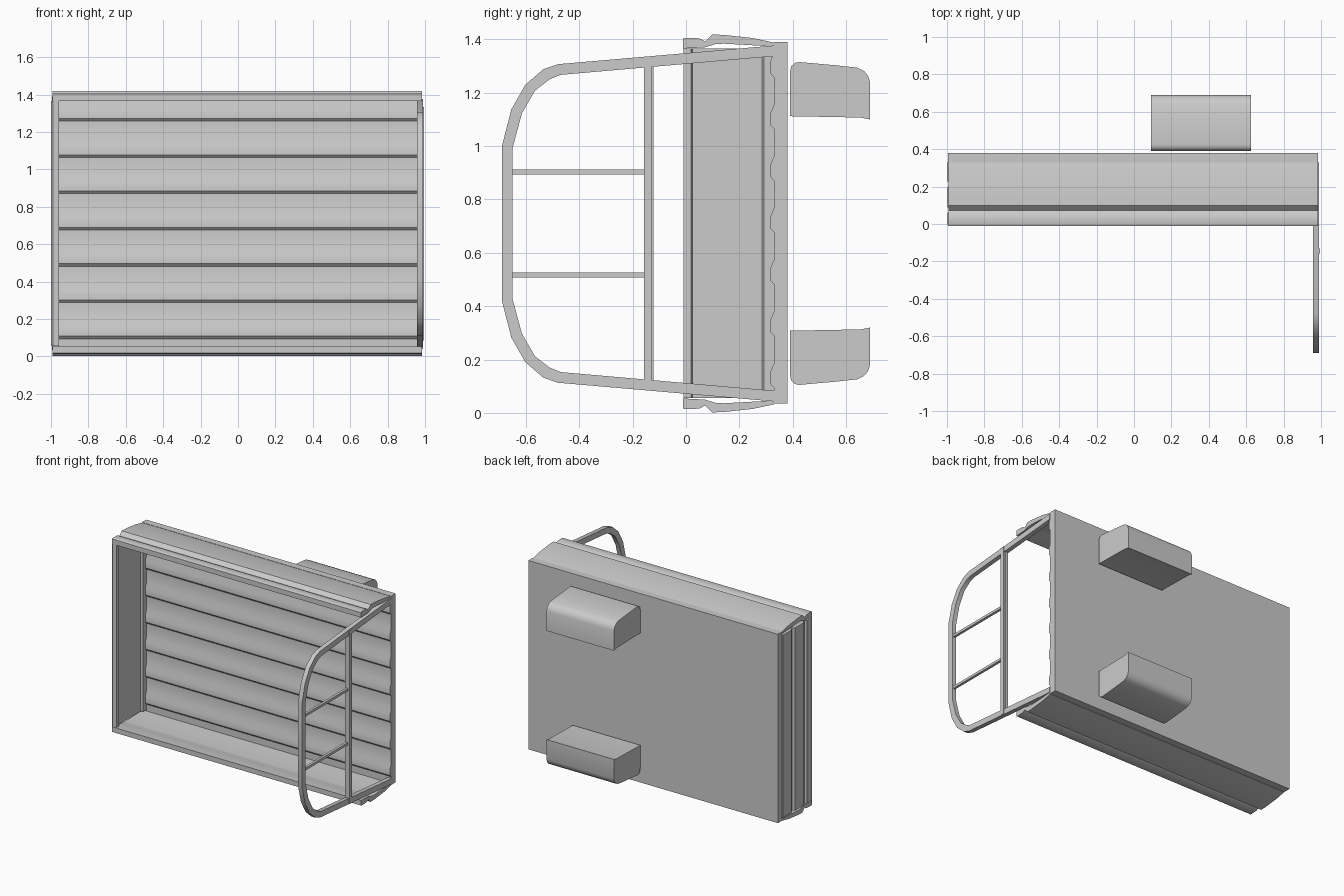
import bpy, bmesh
from mathutils import Vector

H = 1.42  # overall height; everything mirrors about H / 2


def extrude(name, pts, lo, hi, axis):
    """Prism from a closed outline: axis 'x' takes (y, z), axis 'z' takes (x, y)."""
    bm = bmesh.new()
    place = (lambda p, d: (d, p[0], p[1])) if axis == 'x' else (lambda p, d: (p[0], p[1], d))
    face = bm.faces.new([bm.verts.new(place(p, lo)) for p in pts])
    ext = bmesh.ops.extrude_face_region(bm, geom=[face])
    move = Vector((hi - lo, 0, 0)) if axis == 'x' else Vector((0, 0, hi - lo))
    bmesh.ops.translate(bm, vec=move, verts=[v for v in ext['geom'] if isinstance(v, bmesh.types.BMVert)])
    bmesh.ops.recalc_face_normals(bm, faces=bm.faces)
    me = bpy.data.meshes.new(name)
    bm.to_mesh(me)
    bm.free()
    ob = bpy.data.objects.new(name, me)
    bpy.context.collection.objects.link(ob)
    return ob


def flip(pts):
    return [(y, H - z) for y, z in pts]


def rect(y0, y1, z0, z1):
    return [(y0, z0), (y1, z0), (y1, z1), (y0, z1)]


# Ribbed floor: flat outside, seven raised ribs inside
floor = [(0.38, 0.035), (0.33, 0.035)]
for k in range(7):
    z = 0.094 + 0.194 * k
    floor += [(0.33, z), (0.317, z + 0.014), (0.317, z + 0.062), (0.33, z + 0.092)]
floor += [(0.33, H - 0.03), (0.38, H - 0.03)]
extrude("floor", floor, -0.995, 0.985, 'x')

# Side walls with a rolled rail and a groove beneath it
side = [(-0.012, 1.366), (-0.012, 1.402), (-0.005, 1.406), (0.05, 1.404), (0.072, 1.392),
        (0.098, 1.418), (0.14, 1.417), (0.25, 1.405), (0.33, 1.388),
        (0.33, 1.374), (0.25, 1.378), (0.14, 1.384), (0.11, 1.382), (0.07, 1.37)]
extrude("upper_side_wall", side, -0.992, 0.984, 'x')
extrude("lower_side_wall", flip(side), -0.992, 0.984, 'x')

# Tailgate with two grooves outside and a recessed panel inside
gate = [(-0.99, -0.01), (-1.0, 0.0), (-1.0, 0.055), (-0.986, 0.066), (-0.986, 0.08), (-1.0, 0.092),
        (-1.0, 0.195), (-0.986, 0.206), (-0.986, 0.22), (-1.0, 0.232), (-1.0, 0.33),
        (-0.958, 0.33), (-0.958, 0.292), (-0.974, 0.285), (-0.974, 0.025), (-0.958, 0.018), (-0.958, -0.01)]
extrude("tailgate", gate, 0.055, H - 0.055, 'z')

# Roll bar: a bent flat hoop across the open end
outer = [(0.33, 1.377), (-0.48, 1.307), (-0.535, 1.288), (-0.602, 1.23), (-0.655, 1.137), (-0.69, 1.0)]
inner = [(0.33, 1.337), (-0.47, 1.267), (-0.51, 1.251), (-0.566, 1.208), (-0.615, 1.123), (-0.65, 0.993)]
hoop = outer + flip(outer)[::-1] + flip(inner) + inner[::-1]
extrude("roll_bar", hoop, 0.958, 0.99, 'x')

# Roll bar post and rungs
extrude("roll_bar_post", rect(-0.157, -0.13, 0.086, H - 0.086), 0.96, 0.995, 'x')
extrude("roll_bar_post_flange", rect(-0.13, -0.122, 0.09, H - 0.09), 0.962, 0.982, 'x')
for z in (0.517, H - 0.517):
    extrude("roll_bar_rung", rect(-0.655, -0.15, z - 0.009, z + 0.009), 0.965, 0.983, 'x')

# Wheel arch boxes behind the floor
arch = [(0.39, 1.112), (0.655, 1.107), (0.69, 1.1), (0.69, 1.24), (0.682, 1.264), (0.667, 1.282),
        (0.642, 1.294), (0.56, 1.303), (0.425, 1.315), (0.408, 1.312), (0.395, 1.3), (0.39, 1.28)]
extrude("upper_wheel_box", arch, 0.09, 0.625, 'x')
extrude("lower_wheel_box", flip(arch), 0.09, 0.625, 'x')

# Smooth the rounded corners, keep hard edges
for ob in bpy.context.collection.objects:
    ob.select_set(True)
    bpy.context.view_layer.objects.active = ob
bpy.ops.object.shade_smooth_by_angle(angle=0.6)
